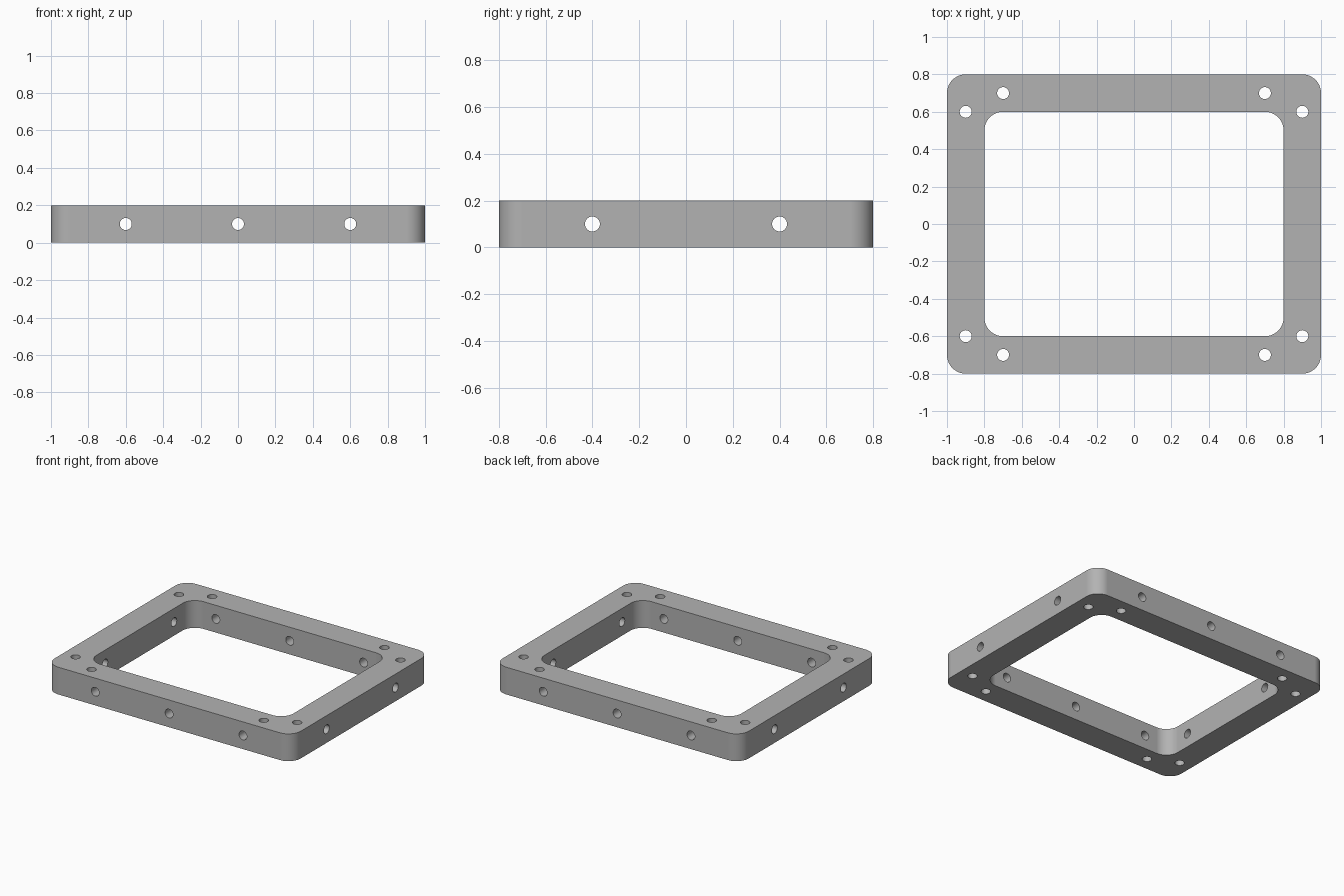
import bpy
import bmesh
from math import pi, cos, sin, radians
from mathutils import Matrix, Vector

cube = bpy.data.objects.get("Cube")
if cube:
    bpy.data.objects.remove(cube, do_unlink=True)

HEIGHT = 0.2
CORNER = 0.1
STEPS = 12
HOLE_RADIUS = 0.032

grey = bpy.data.materials.new("mid_grey")
grey.use_nodes = True
colour = (0.45, 0.45, 0.45, 1)
grey.diffuse_color = colour
grey.node_tree.nodes["Principled BSDF"].inputs["Base Color"].default_value = colour


def make_object(name, bm):
    bmesh.ops.recalc_face_normals(bm, faces=bm.faces)
    mesh = bpy.data.meshes.new(name)
    bm.to_mesh(mesh)
    bm.free()
    mesh.materials.append(grey)
    obj = bpy.data.objects.new(name, mesh)
    bpy.context.collection.objects.link(obj)
    return obj


def rounded_loop(bm, half_x, half_y, z):
    """Vertices around a rounded rectangle, counter-clockwise."""
    verts = []
    corners = ((1, 1), (-1, 1), (-1, -1), (1, -1))
    for quarter, (sx, sy) in enumerate(corners):
        for i in range(STEPS + 1):
            a = (quarter + i / STEPS) * pi / 2
            verts.append(bm.verts.new((sx * (half_x - CORNER) + CORNER * cos(a),
                                       sy * (half_y - CORNER) + CORNER * sin(a), z)))
    return verts


# Rectangular frame: four rounded loops joined into a closed ring
bm = bmesh.new()
loops = [rounded_loop(bm, x, y, z) for x, y, z in
         ((1, 0.8, 0), (1, 0.8, HEIGHT), (0.8, 0.6, HEIGHT), (0.8, 0.6, 0))]
for k, loop in enumerate(loops):
    following = loops[(k + 1) % len(loops)]
    for i in range(len(loop)):
        j = (i + 1) % len(loop)
        bm.faces.new((loop[i], loop[j], following[j], following[i]))
frame = make_object("frame", bm)

# Drills: vertical ones near the corners, horizontal ones through each wall
drills = bmesh.new()


def drill(centre, axis):
    turn = Vector(axis).to_track_quat('Z', 'Y').to_matrix().to_4x4()
    bmesh.ops.create_cone(drills, cap_ends=True, segments=32, radius1=HOLE_RADIUS,
                          radius2=HOLE_RADIUS, depth=0.3,
                          matrix=Matrix.Translation(centre) @ turn)


mid = HEIGHT / 2
for side in (-1, 1):
    for end in (-1, 1):
        drill((side * 0.9, end * 0.6, mid), (0, 0, 1))
        drill((side * 0.7, end * 0.7, mid), (0, 0, 1))
        drill((side * 0.9, end * 0.4, mid), (1, 0, 0))
    for x in (-0.6, 0, 0.6):
        drill((x, side * 0.7, mid), (0, 1, 0))
cutter = make_object("hole_cutter", drills)
cutter.hide_render = True

# Cut the holes
bpy.ops.object.select_all(action='DESELECT')
frame.select_set(True)
bpy.context.view_layer.objects.active = frame
cut = frame.modifiers.new("holes", 'BOOLEAN')
cut.operation = 'DIFFERENCE'
cut.solver = 'EXACT'
cut.object = cutter
bpy.ops.object.modifier_apply(modifier=cut.name)
bpy.data.objects.remove(cutter, do_unlink=True)

# Round corners and bores shade smoothly, flat walls stay flat
bpy.ops.object.shade_smooth_by_angle(angle=radians(30))
weighted = frame.modifiers.new("flat_walls", 'WEIGHTED_NORMAL')
weighted.keep_sharp = True
weighted.weight = 100
